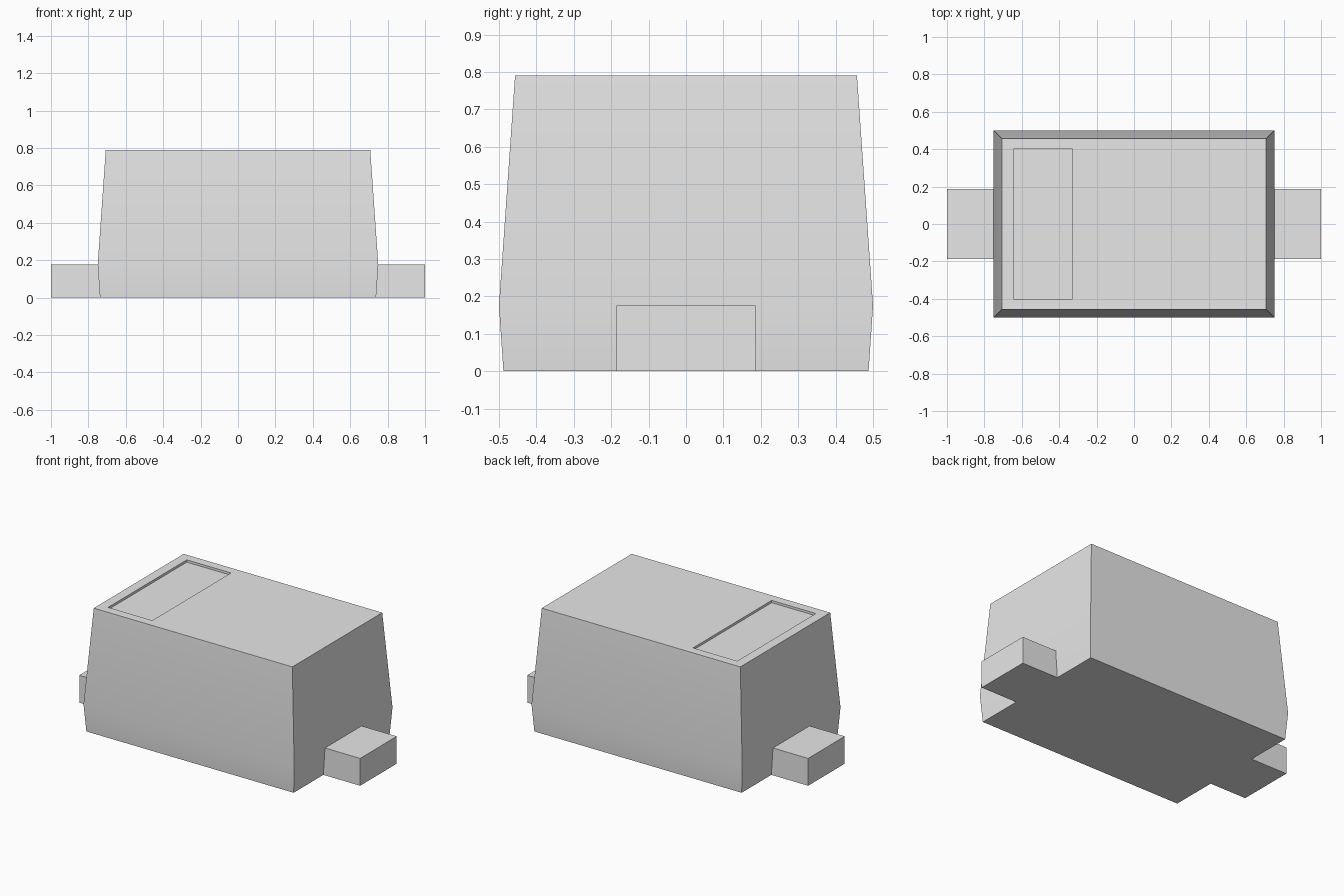
import bpy
import bmesh
import math

cube = bpy.data.objects.get("Cube")
if cube:
    bpy.data.objects.remove(cube, do_unlink=True)

GREY = (0.8, 0.8, 0.8, 1.0)
grey = bpy.data.materials.new("light_grey")
grey.use_nodes = True
grey.diffuse_color = GREY
grey.node_tree.nodes["Principled BSDF"].inputs["Base Color"].default_value = GREY


def finish(name, bm):
    """Turn a bmesh into a named, shaded object."""
    bmesh.ops.recalc_face_normals(bm, faces=bm.faces)
    mesh = bpy.data.meshes.new(name)
    bm.to_mesh(mesh)
    bm.free()
    mesh.materials.append(grey)
    obj = bpy.data.objects.new(name, mesh)
    bpy.context.collection.objects.link(obj)
    bpy.ops.object.select_all(action='DESELECT')
    obj.select_set(True)
    bpy.context.view_layer.objects.active = obj
    bpy.ops.object.shade_smooth_by_angle(angle=math.radians(30))
    return obj


def ring(bm, x0, x1, y, z):
    """Rectangular loop of four vertices."""
    return [bm.verts.new(p) for p in
            ((x0, -y, z), (x1, -y, z), (x1, y, z), (x0, y, z))]


# Package body: bottom, widest line, top rim, then the shallow marker recess
FOOT, TOP, RECESS_DEPTH = 0.738, 0.79, 0.015
bm = bmesh.new()
loops = [
    ring(bm, -FOOT, FOOT, 0.488, 0),
    ring(bm, -0.75, 0.75, 0.5, 0.175),
    ring(bm, -0.707, 0.707, 0.457, TOP),
    ring(bm, -0.645, -0.33, 0.4, TOP),
    ring(bm, -0.645, -0.33, 0.4, TOP - RECESS_DEPTH),
]
for low, high in zip(loops, loops[1:]):
    for i in range(4):
        j = (i + 1) % 4
        bm.faces.new((low[i], low[j], high[j], high[i]))
bm.faces.new(loops[0])
bm.faces.new(loops[-1])
finish("package_body", bm)

# Terminal lead at each end
for name, side in (("left_lead", 1), ("right_lead", -1)):
    bm = bmesh.new()
    bmesh.ops.create_cube(bm, size=1)
    bmesh.ops.scale(bm, vec=(1 - FOOT, 0.372, 0.176), verts=bm.verts)
    bmesh.ops.translate(bm, vec=(side * (1 + FOOT) / 2, 0, 0.088), verts=bm.verts)
    finish(name, bm)
